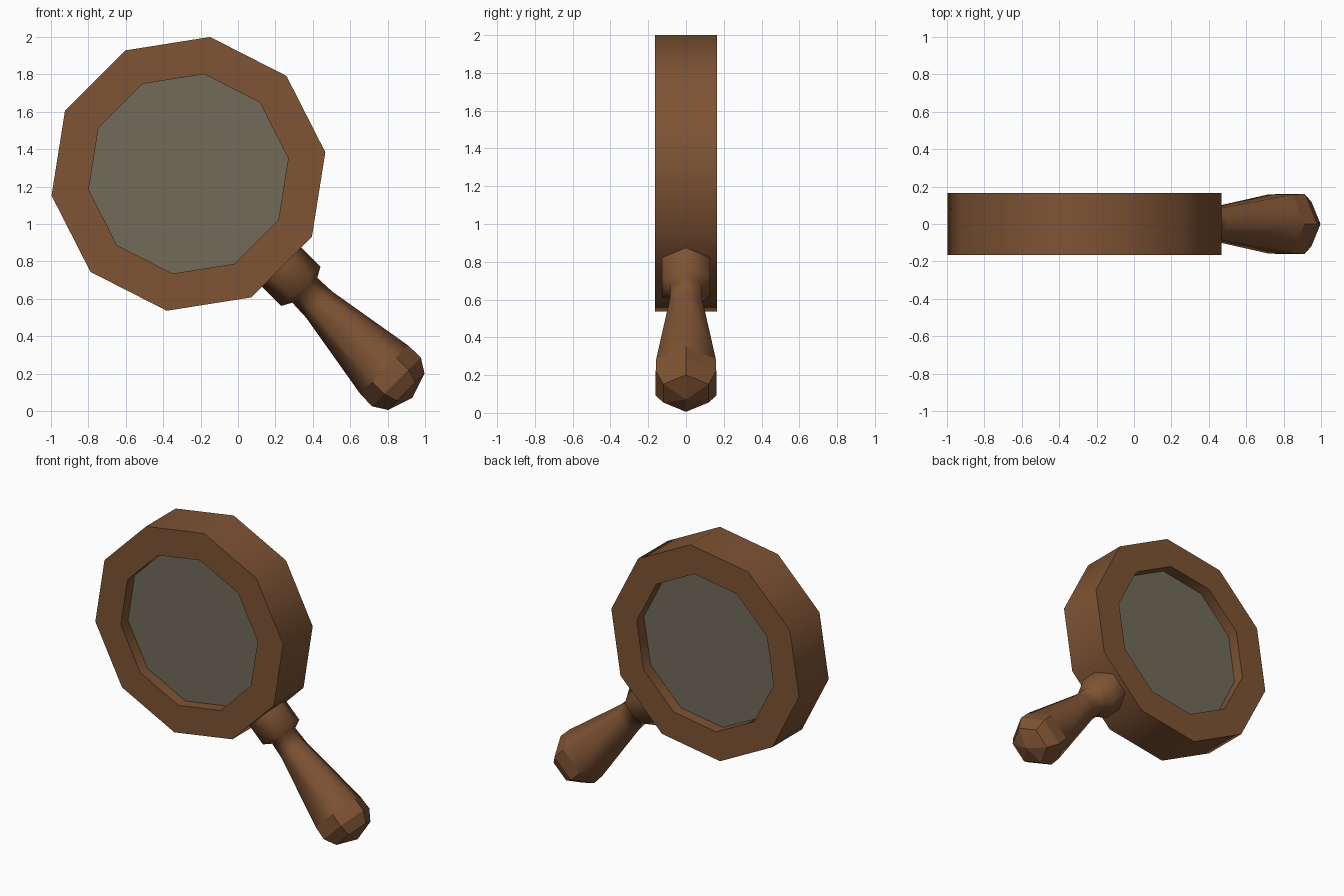
import bpy, bmesh, math
from mathutils import Vector

if "Cube" in bpy.data.objects:
    bpy.data.objects.remove(bpy.data.objects["Cube"])

CENTRE = Vector((-0.265, 0, 1.268))   # middle of the round frame
AXIS = Vector((1, 0, -1)).normalized()  # handle direction
SIDE = Vector((1, 0, 1)).normalized()


def material(name, rgb):
    m = bpy.data.materials.new(name)
    m.diffuse_color = (*rgb, 1)
    m.use_nodes = True
    m.node_tree.nodes["Principled BSDF"].inputs["Base Color"].default_value = m.diffuse_color
    return m


def finish(bm, name, mat):
    bmesh.ops.recalc_face_normals(bm, faces=bm.faces)
    me = bpy.data.meshes.new(name)
    bm.to_mesh(me)
    bm.free()
    me.materials.append(mat)
    ob = bpy.data.objects.new(name, me)
    bpy.context.collection.objects.link(ob)
    return ob


def decagon(bm, r, y):
    return [bm.verts.new(CENTRE + Vector((r * math.cos(a), y, r * math.sin(a))))
            for a in (math.radians(9 + 36 * k) for k in range(10))]


def bridge(bm, a, b, smooth):
    n = len(a)
    for i in range(n):
        j = (i + 1) % n
        bm.faces.new((a[i], a[j], b[j], b[i])).smooth = smooth


wood = material("brown wood", (0.21, 0.087, 0.034))
glass = material("grey glass", (0.168, 0.147, 0.1))

# Ten-sided wooden frame
bm = bmesh.new()
loops = [decagon(bm, r, y) for r, y in
         ((0.741, -0.165), (0.741, 0.165), (0.54, 0.165), (0.54, -0.165))]
for i in range(4):
    bridge(bm, loops[i], loops[(i + 1) % 4], i in (0, 2))
finish(bm, "lens_frame", wood)

# Recessed glass, visible on both sides
bm = bmesh.new()
front, back = decagon(bm, 0.54, -0.085), decagon(bm, 0.54, 0.085)
bm.faces.new(front)
bm.faces.new(back)
bridge(bm, front, back, False)
finish(bm, "lens", glass)

# Six-sided turned handle: collar, neck, flared grip and faceted end
profile = [(0.69, 0.148), (0.85, 0.148), (0.88, 0.094), (0.99, 0.099),
           (1.48, 0.182), (1.572, 0.185), (1.647, 0.138)]
bm = bmesh.new()
rings = []
for t, r in profile:
    rings.append([bm.verts.new(CENTRE + AXIS * t + SIDE * (r * math.cos(k * math.pi / 3))
                               + Vector((0, r * math.sin(k * math.pi / 3), 0)))
                  for k in range(6)])
for i in range(len(rings) - 1):
    bridge(bm, rings[i], rings[i + 1], i < 4)
bm.faces.new(rings[0])
tip = bm.verts.new(CENTRE + AXIS * 1.693)
for k in range(6):
    bm.faces.new((rings[-1][k], rings[-1][(k + 1) % 6], tip))
finish(bm, "handle", wood)
